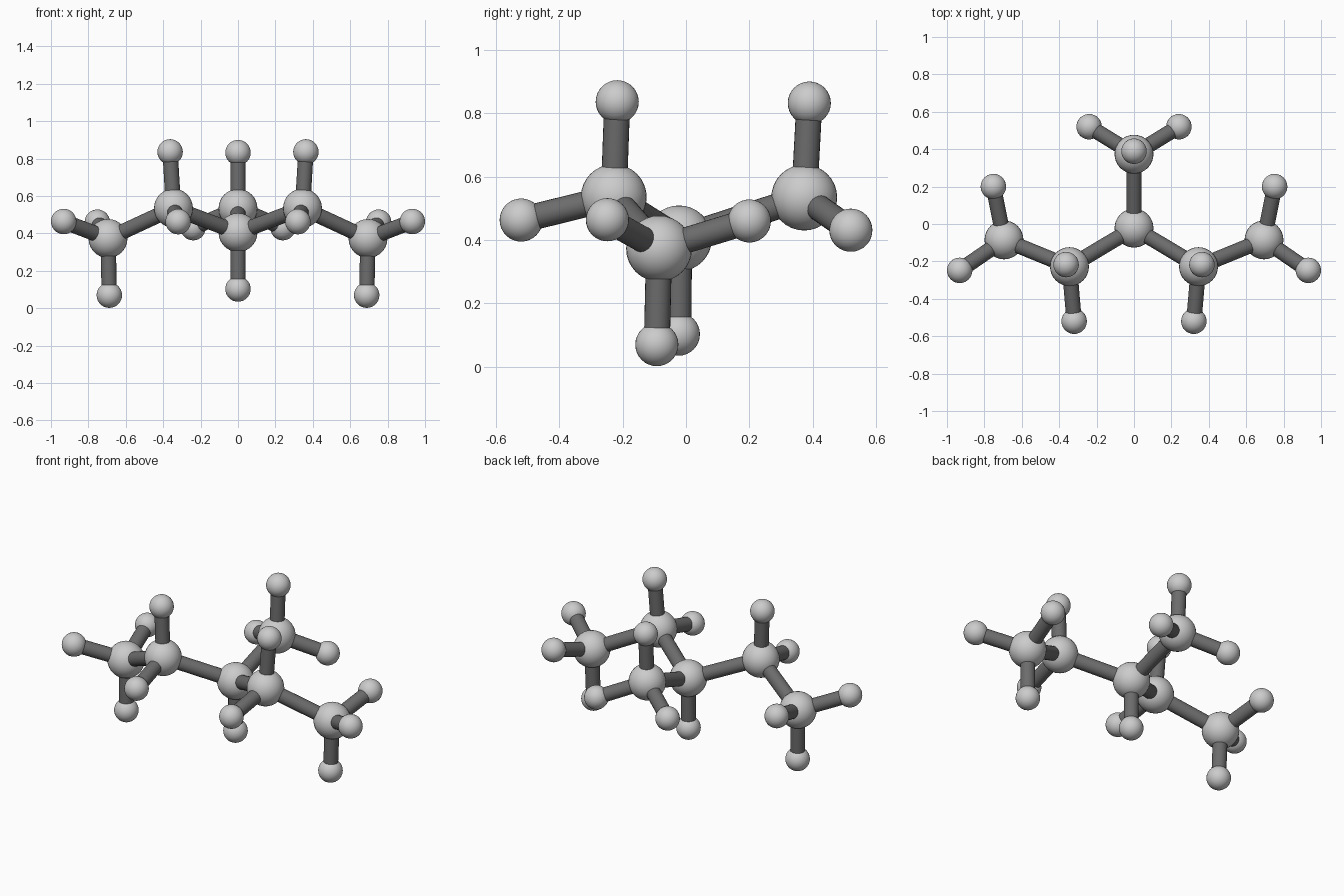
import bpy
from mathutils import Vector

if "Cube" in bpy.data.objects:
    bpy.data.objects.remove(bpy.data.objects["Cube"])

BIG, SMALL, ROD = 0.104, 0.068, 0.041

# dark grey for the connecting rods
rod_mat = bpy.data.materials.new("rod_grey")
rod_mat.diffuse_color = (0.15, 0.15, 0.15, 1)
rod_mat.use_nodes = True
rod_mat.node_tree.nodes["Principled BSDF"].inputs["Base Color"].default_value = rod_mat.diffuse_color


def ball(name, pos, r):
    bpy.ops.mesh.primitive_uv_sphere_add(segments=32, ring_count=16, radius=r, location=pos)
    bpy.context.object.name = name
    bpy.ops.object.shade_smooth()


def rod(name, a, b):
    a, b = Vector(a), Vector(b)
    d = b - a
    bpy.ops.mesh.primitive_cylinder_add(vertices=24, radius=ROD, depth=d.length,
                                        end_fill_type='NOTHING', location=(a + b) / 2)
    o = bpy.context.object
    o.name = name
    o.rotation_euler = d.to_track_quat('Z', 'Y').to_euler()
    o.data.materials.append(rod_mat)
    bpy.ops.object.shade_smooth()


def group(name, centre, satellites, parent=None):
    """Large ball, its small balls, and rods to them and to the parent ball."""
    ball(name + "_large_ball", centre, BIG)
    for i, p in enumerate(satellites):
        ball(f"{name}_small_ball_{i}", p, SMALL)
        rod(f"{name}_short_rod_{i}", centre, p)
    if parent:
        rod(name + "_long_rod", parent, centre)


# centre and rear branch, on the mirror plane
hub = (0, -0.022, 0.405)
group("hub", hub, [(0, -0.024, 0.103)])
group("rear", (0, 0.373, 0.534),
      [(0, 0.389, 0.832), (0.24, 0.52, 0.431), (-0.24, 0.52, 0.431)], hub)

# mirrored two-step side arms
for side, s in (("right", 1), ("left", -1)):
    inner = (s * 0.345, -0.228, 0.535)
    group(side + "_inner", inner,
          [(s * 0.363, -0.217, 0.836), (s * 0.32, -0.52, 0.463)], hub)
    group(side + "_outer", (s * 0.695, -0.085, 0.373),
          [(s * 0.688, -0.092, 0.07), (s * 0.932, -0.248, 0.464),
           (s * 0.752, 0.2, 0.46)], inner)
